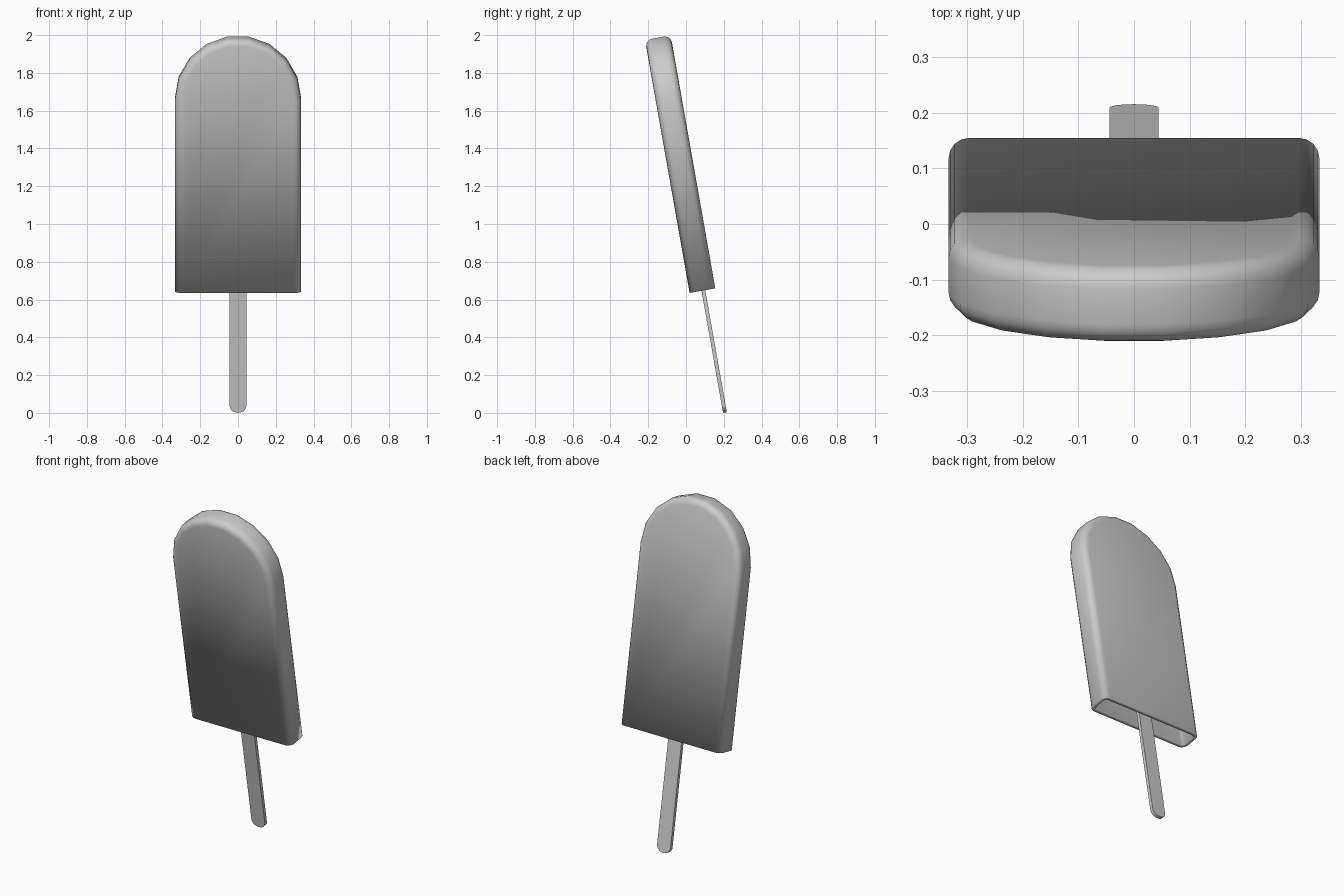
import bpy, bmesh
from math import sin, cos, pi, radians

if "Cube" in bpy.data.objects:
    bpy.data.objects.remove(bpy.data.objects["Cube"])

TILT = radians(10)
BASE = (0, 0.206, 0.002)


def slab(name, outline, y0, y1, open_bottom=False, bevel=0):
    """Extrude an x-z outline between y0 and y1, then lean it back."""
    bm = bmesh.new()
    front = [bm.verts.new((x, y0, z)) for x, z in outline]
    back = [bm.verts.new((x, y1, z)) for x, z in outline]
    bm.faces.new(front)
    bm.faces.new(back[::-1])
    n = len(outline)
    for i in range(n - 1 if open_bottom else n):
        j = (i + 1) % n
        bm.faces.new((front[i], back[i], back[j], front[j]))
    bmesh.ops.recalc_face_normals(bm, faces=bm.faces)
    if bevel:
        rim = [e for e in bm.edges if len(e.link_faces) == 2
               and any(len(f.verts) == n for f in e.link_faces)]
        bmesh.ops.bevel(bm, geom=rim, offset=bevel, segments=4,
                        profile=0.5, affect='EDGES')
    me = bpy.data.meshes.new(name)
    bm.to_mesh(me)
    bm.free()
    ob = bpy.data.objects.new(name, me)
    bpy.context.collection.objects.link(ob)
    ob.location = BASE
    ob.rotation_euler = (TILT, 0, 0)
    bpy.ops.object.select_all(action='DESELECT')
    bpy.context.view_layer.objects.active = ob
    ob.select_set(True)
    bpy.ops.object.shade_smooth_by_angle(angle=radians(32))
    return ob


def arc(r, rz, cz, a0, a1, steps):
    return [(r * cos(a0 + (a1 - a0) * i / steps),
             cz + rz * sin(a0 + (a1 - a0) * i / steps)) for i in range(steps + 1)]


# Ice body: round-topped hollow shell, open underneath
R = 0.334
outline = [(R, 0.656)] + arc(R, R, 1.687, 0, pi, 9) + [(-R, 0.656)]
body = slab("ice_body", outline, -0.074, 0.064, open_bottom=True, bevel=0.037)
shell = body.modifiers.new("shell", 'SOLIDIFY')
shell.thickness = 0.02
shell.offset = -1

# Wooden stick: flat strip with rounded ends, running up inside the shell
w = 0.044
stick = slab("stick", arc(w, 0.036, 1.15, 0, pi, 10) + arc(w, 0.036, 0.036, pi, 2 * pi, 10),
             -0.010, 0.010)
